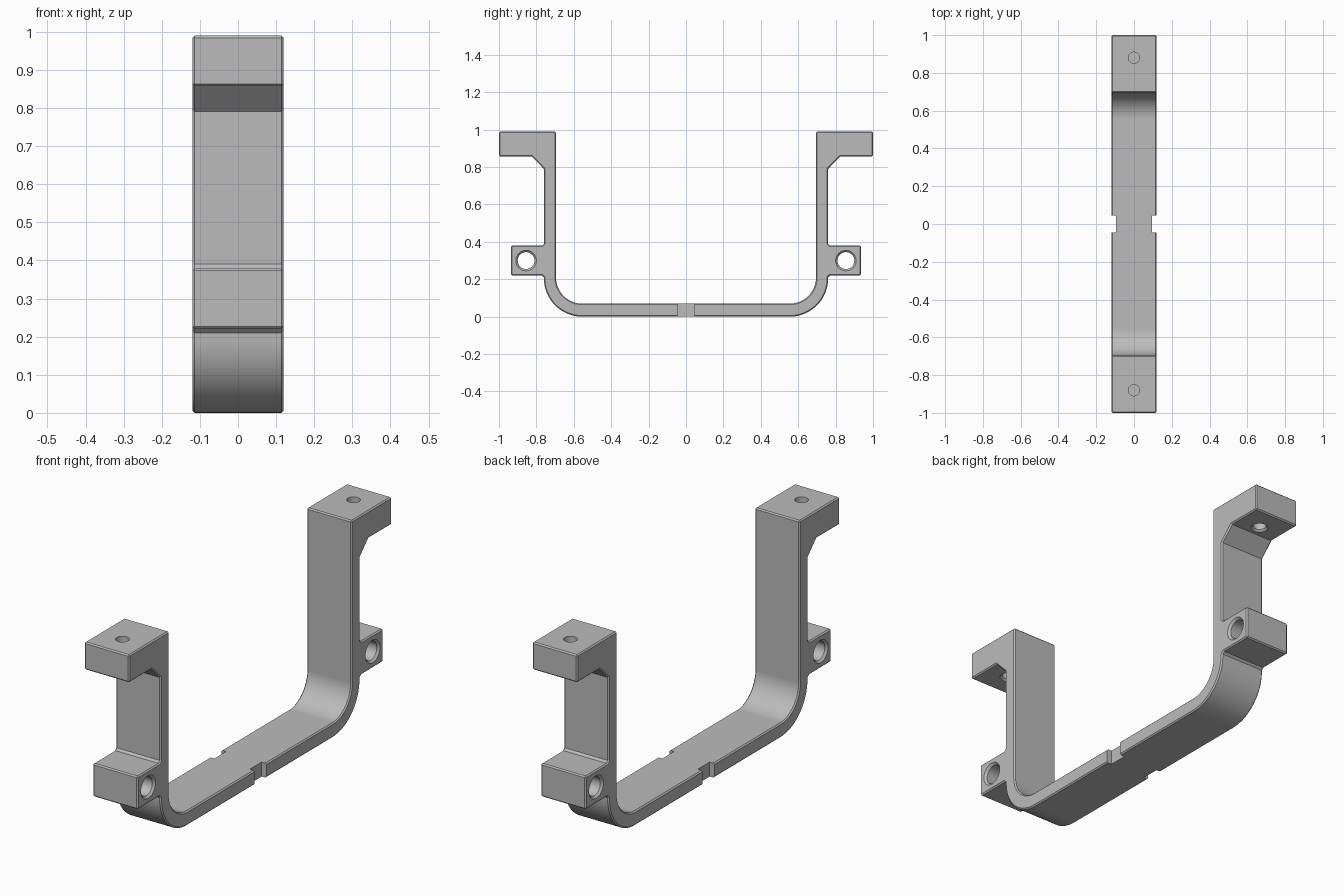
import bpy, bmesh, math
from mathutils import Matrix, Vector

cube = bpy.data.objects.get("Cube")
if cube:
    bpy.data.objects.remove(cube, do_unlink=True)

HALF_W = 0.12

grey = bpy.data.materials.new("satin grey")
grey.use_nodes = True
grey.diffuse_color = (0.5, 0.5, 0.5, 1)
grey.node_tree.nodes["Principled BSDF"].inputs["Base Color"].default_value = (0.5, 0.5, 0.5, 1)


def make_object(name, bm):
    bmesh.ops.recalc_face_normals(bm, faces=bm.faces)
    mesh = bpy.data.meshes.new(name)
    bm.to_mesh(mesh)
    bm.free()
    mesh.materials.append(grey)
    ob = bpy.data.objects.new(name, mesh)
    bpy.context.collection.objects.link(ob)
    return ob


def arc(cy, cz, r, start, end, steps=18):
    angles = [math.radians(start + (end - start) * i / steps) for i in range(steps + 1)]
    return [(cy + r * math.cos(a), cz + r * math.sin(a)) for a in angles]


def add_lathe(bm, profile, matrix, sides=40):
    """Closed turned solid from (radius, height) pairs."""
    rings = []
    for r, h in profile:
        turns = [math.tau * i / sides for i in range(sides)]
        rings.append([bm.verts.new(matrix @ Vector((r * math.cos(a), r * math.sin(a), h)))
                      for a in turns])
    for low, high in zip(rings, rings[1:]):
        for i in range(sides):
            j = (i + 1) % sides
            bm.faces.new((low[i], low[j], high[j], high[i]))
    bm.faces.new(rings[0])
    bm.faces.new(rings[-1])


# Bracket outline: outer bend, pivot lug, top flange, inner bend; then mirrored
half = arc(0.555, 0.205, 0.205, -90, 0)
half += [(0.76, 0.21), (0.77, 0.22), (0.935, 0.22), (0.935, 0.38), (0.77, 0.38), (0.76, 0.39),
         (0.76, 0.79), (0.825, 0.857), (1.0, 0.857), (1.0, 0.99), (0.695, 0.99)]
half += arc(0.555, 0.21, 0.14, 0, -90)
outline = half + [(-y, z) for y, z in reversed(half)]

bm = bmesh.new()
side = bm.faces.new([bm.verts.new((-HALF_W, y, z)) for y, z in outline])
swept = bmesh.ops.extrude_face_region(bm, geom=[side])
bmesh.ops.translate(bm, vec=(2 * HALF_W, 0, 0),
                    verts=[v for v in swept["geom"] if isinstance(v, bmesh.types.BMVert)])
bracket = make_object("bracket", bm)

# Fine chamfer on the square edges
chamfer = bracket.modifiers.new("edge chamfer", 'BEVEL')
chamfer.width = 0.006
chamfer.segments = 1
chamfer.limit_method = 'ANGLE'
chamfer.angle_limit = math.radians(50)
chamfer.use_clamp_overlap = False

# Cutters: countersunk pivot holes, flange screw holes and centre notches
bm = bmesh.new()
for s in (-1, 1):
    pivot = Matrix.Translation((0, s * 0.855, 0.3)) @ Matrix.Rotation(math.pi / 2, 4, 'Y')
    add_lathe(bm, [(0.065, -0.13), (0.045, -0.11), (0.045, 0.11), (0.065, 0.13)], pivot)
    add_lathe(bm, [(0.046, 0.85), (0.03, 0.866), (0.03, 1.05)],
              Matrix.Translation((0, s * 0.88, 0)))
    notch = Matrix.Translation((s * 0.145, 0, 0.04)) @ Matrix.Diagonal((0.1, 0.09, 0.2, 1))
    bmesh.ops.create_cube(bm, size=1, matrix=notch)
cutter = make_object("hole_and_notch_cutter", bm)
cutter.hide_render = True

cut = bracket.modifiers.new("holes and notches", 'BOOLEAN')
cut.operation = 'DIFFERENCE'
cut.solver = 'EXACT'
cut.object = cutter

# Bake the modifiers, then shade the bends smoothly
bpy.ops.object.select_all(action='DESELECT')
bracket.select_set(True)
bpy.context.view_layer.objects.active = bracket
for name in [m.name for m in bracket.modifiers]:
    bpy.ops.object.modifier_apply(modifier=name)
bpy.data.objects.remove(cutter, do_unlink=True)
bpy.ops.object.shade_smooth_by_angle(angle=math.radians(25))
weighted = bracket.modifiers.new("flat face normals", 'WEIGHTED_NORMAL')
weighted.keep_sharp = True
